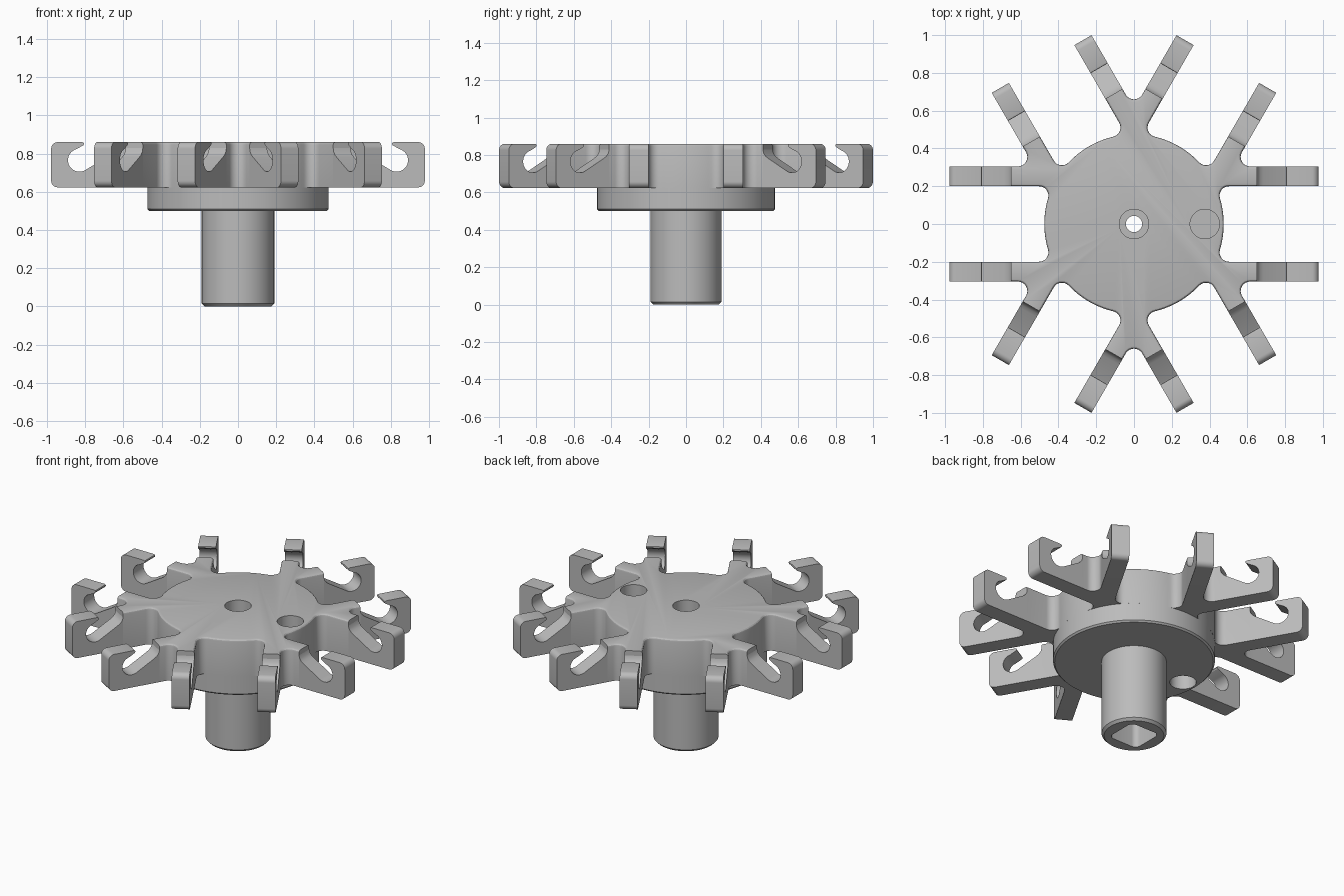
import bpy, bmesh
from math import sin, cos, pi, radians, atan2, sqrt, hypot
from mathutils import Matrix, Vector

cube = bpy.data.objects.get("Cube")
if cube:
    bpy.data.objects.remove(cube)

grey = bpy.data.materials.new("machined_grey")
grey.use_nodes = True
grey.diffuse_color = (0.5, 0.5, 0.5, 1)
grey.node_tree.nodes["Principled BSDF"].inputs["Base Color"].default_value = (0.5, 0.5, 0.5, 1)

TOP, ARM_Z, FLANGE_Z = 0.86, 0.623, 0.5
DISC_R, SHAFT_R = 0.475, 0.19
IN_Y, OUT_Y = 0.2, 0.305          # sides of each arm
ROOT_X, TIP_X = 0.65, 0.978       # where the open hook starts and ends
FILLET = 0.05


def arc(cx, cy, r, a0, a1, n=8):
    return [(cx + r * cos(a0 + (a1 - a0) * i / n), cy + r * sin(a0 + (a1 - a0) * i / n))
            for i in range(n + 1)]


def make(name, bm):
    bmesh.ops.recalc_face_normals(bm, faces=bm.faces)
    mesh = bpy.data.meshes.new(name)
    bm.to_mesh(mesh)
    bm.free()
    mesh.materials.append(grey)
    ob = bpy.data.objects.new(name, mesh)
    bpy.context.collection.objects.link(ob)
    return ob


def loft(name, rings):
    """Closed solid through rings that share one point count."""
    bm = bmesh.new()
    loops = [[bm.verts.new(p) for p in ring] for ring in rings]
    n = len(loops[0])
    for a, b in zip(loops, loops[1:]):
        for i in range(n):
            j = (i + 1) % n
            bm.faces.new((a[i], a[j], b[j], b[i]))
    bm.faces.new(loops[0])
    bm.faces.new(loops[-1])
    return make(name, bm)


def round_solid(name, profile, centre=(0, 0), n=96):
    """Turned solid from (radius, z) pairs."""
    ring = [2 * pi * i / n for i in range(n)]
    return loft(name, [[(centre[0] + r * cos(a), centre[1] + r * sin(a), z) for a in ring]
                       for r, z in profile])


def cut(ob, cutters):
    for c in cutters:
        mod = ob.modifiers.new("cut", 'BOOLEAN')
        mod.operation, mod.solver, mod.object = 'DIFFERENCE', 'EXACT', c
        c.hide_render = True
    bpy.context.view_layer.update()
    graph = bpy.context.evaluated_depsgraph_get()
    mesh = bpy.data.meshes.new_from_object(ob.evaluated_get(graph))
    ob.modifiers.clear()
    ob.data = mesh
    for c in cutters:
        bpy.data.objects.remove(c)


def smooth(ob):
    bpy.ops.object.select_all(action='DESELECT')
    ob.select_set(True)
    bpy.context.view_layer.objects.active = ob
    bpy.ops.object.shade_smooth_by_angle(angle=radians(28))


def hub_ring(d, z):
    """Hub outline with arm roots, shrunk by d."""
    f = FILLET
    cy = IN_Y - f
    cx = sqrt((DISC_R + f) ** 2 - cy ** 2)
    a = atan2(cy, cx)
    half = arc(0, 0, DISC_R - d, 0, a)
    half += arc(cx, cy, f + d, a + pi, pi / 2)[1:]
    half += [(ROOT_X, IN_Y + d), (ROOT_X, OUT_Y - d)]
    dist = 2 * (OUT_Y + f)
    half += arc(dist * cos(pi / 6), dist / 2, f + d, 1.5 * pi, 7 * pi / 6)
    sector = [(x, -y) for x, y in reversed(half[1:])] + half[:-1]
    pts = []
    for k in range(6):
        c, s = cos(k * pi / 3), sin(k * pi / 3)
        pts += [(x * c - y * s, x * s + y * c, z) for x, y in sector]
    return pts


# Hub with arm roots and a rounded top edge
B = 0.015
hub = loft("hub", [hub_ring(0, ARM_Z)] +
           [hub_ring(B * (1 - cos(t)), TOP - B + B * sin(t)) for t in (0, pi / 6, pi / 3, pi / 2)])
cut(hub, [round_solid("bolt_recess", [(0.078, 0.7), (0.078, 1)], n=48),
          round_solid("bore", [(0.043, 0.5), (0.043, 0.8)], n=48),
          round_solid("pin_hole", [(0.078, 0.68), (0.078, 1)], (0.375, 0), 48)])
smooth(hub)

# Flange and shaft turned as one piece
base = round_solid("flange_and_shaft", [
    (SHAFT_R - 0.015, 0), (SHAFT_R, 0.015), (SHAFT_R, FLANGE_Z), (DISC_R - 0.01, FLANGE_Z),
    (DISC_R, FLANGE_Z + 0.01), (DISC_R, ARM_Z)])
q, r = 0.07, 0.035
square = [p for k, (sx, sy) in enumerate([(1, 1), (-1, 1), (-1, -1), (1, -1)])
          for p in arc(sx * q, sy * q, r, k * pi / 2, (k + 1) * pi / 2, 6)]
cut(base, [loft("square_socket", [[(x, y, z) for x, y in square] for z in (-0.1, 0.35)]),
           round_solid("bore", [(0.043, 0.3), (0.043, 0.8)], n=48),
           round_solid("lower_pin_hole", [(0.078, 0.4), (0.078, 0.6)], (-0.375, 0), 48)])
smooth(base)

# Hooked arm side profile: rounded outer end, open throat, sloping floor
C = 0.035
hook = [(ROOT_X, ARM_Z)]
hook += arc(TIP_X - C, ARM_Z + C, C, -pi / 2, 0)
hook += arc(TIP_X - C, TOP - C, C, 0, pi / 2)
hook += [(0.818, TOP), (0.808, 0.857), (0.806, 0.85), (0.81, 0.843)]
hook += arc(0.83, 0.765, 0.06, radians(75), radians(-120), 20)
hook += [(0.685, 0.647 + 0.134), (0.668, 0.793), (0.656, 0.808), (ROOT_X, 0.828)]

# Six pairs of parallel arms
for k in range(6):
    turn = Matrix.Rotation(k * pi / 3, 3, 'Z')
    for side, label in ((1, "a"), (-1, "b")):
        rings = [[turn @ Vector((x, side * y, z)) for x, z in hook] for y in (IN_Y, OUT_Y)]
        smooth(loft(f"hook_arm_{k + 1}{label}", rings))
